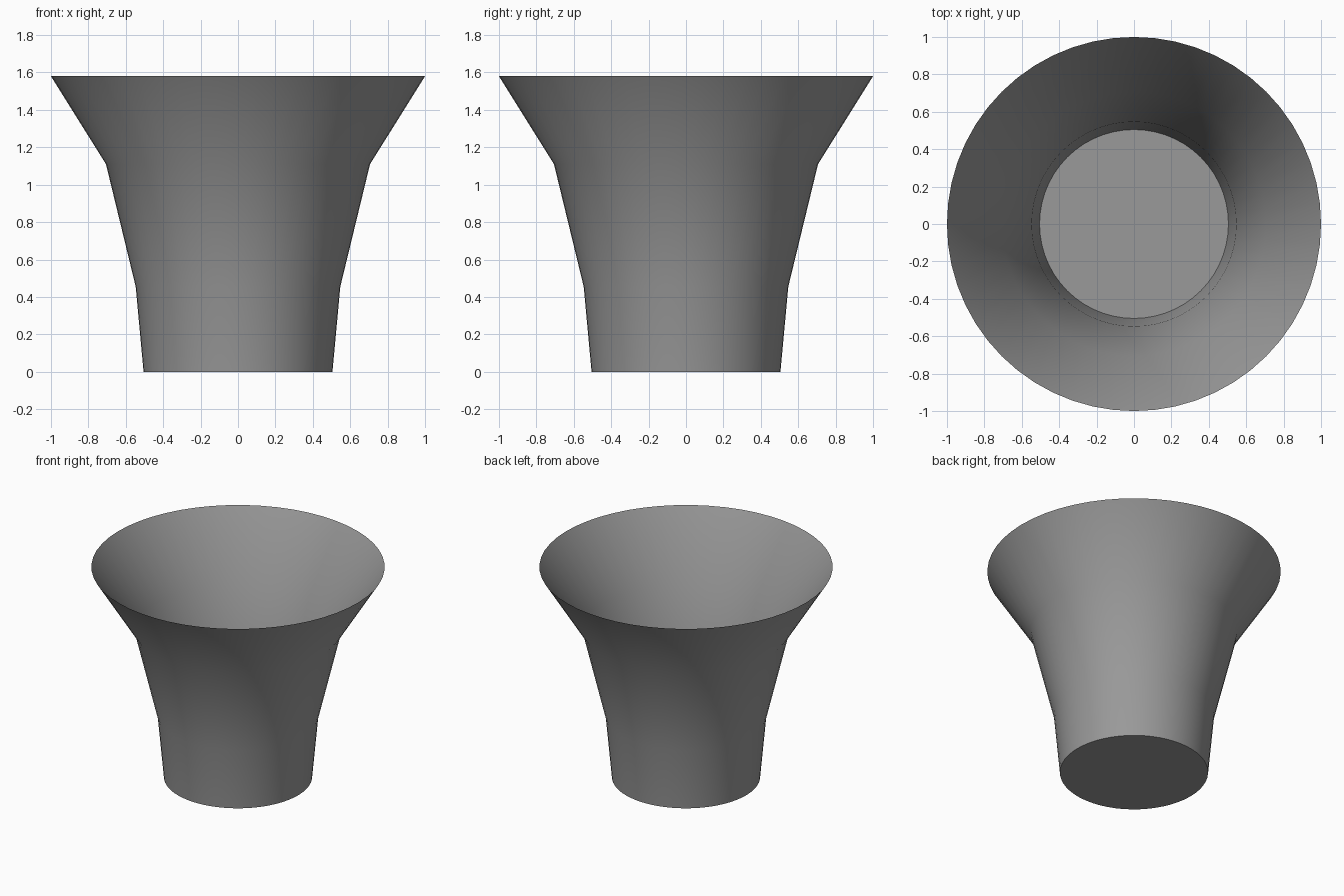
import bpy, bmesh
from math import cos, sin, pi, radians

if "Cube" in bpy.data.objects:
    bpy.data.objects.remove(bpy.data.objects["Cube"])

SIDES = 56
# (radius, height) up the flared wall
PROFILE = [(0.505, 0.0), (0.547, 0.455), (0.706, 1.11), (1.0, 1.58)]

bm = bmesh.new()
rings = [[bm.verts.new((r * cos(2 * pi * i / SIDES), r * sin(2 * pi * i / SIDES), z))
          for i in range(SIDES)] for r, z in PROFILE]

# Thin flared wall
for low, high in zip(rings, rings[1:]):
    for i in range(SIDES):
        j = (i + 1) % SIDES
        bm.faces.new((low[i], low[j], high[j], high[i]))

# Closed floor, open top
bm.faces.new(rings[0][::-1])

mesh = bpy.data.meshes.new("flared_pot")
bm.to_mesh(mesh)
bm.free()
pot = bpy.data.objects.new("flared_pot", mesh)
bpy.context.collection.objects.link(pot)

# Dark grey finish
grey = bpy.data.materials.new("dark_grey")
grey.diffuse_color = (0.32, 0.32, 0.32, 1.0)
grey.use_nodes = True
grey.node_tree.nodes["Principled BSDF"].inputs["Base Color"].default_value = grey.diffuse_color
mesh.materials.append(grey)

# Smooth wall, crisp floor edge
bpy.context.view_layer.objects.active = pot
pot.select_set(True)
bpy.ops.object.shade_smooth_by_angle(angle=radians(40))
